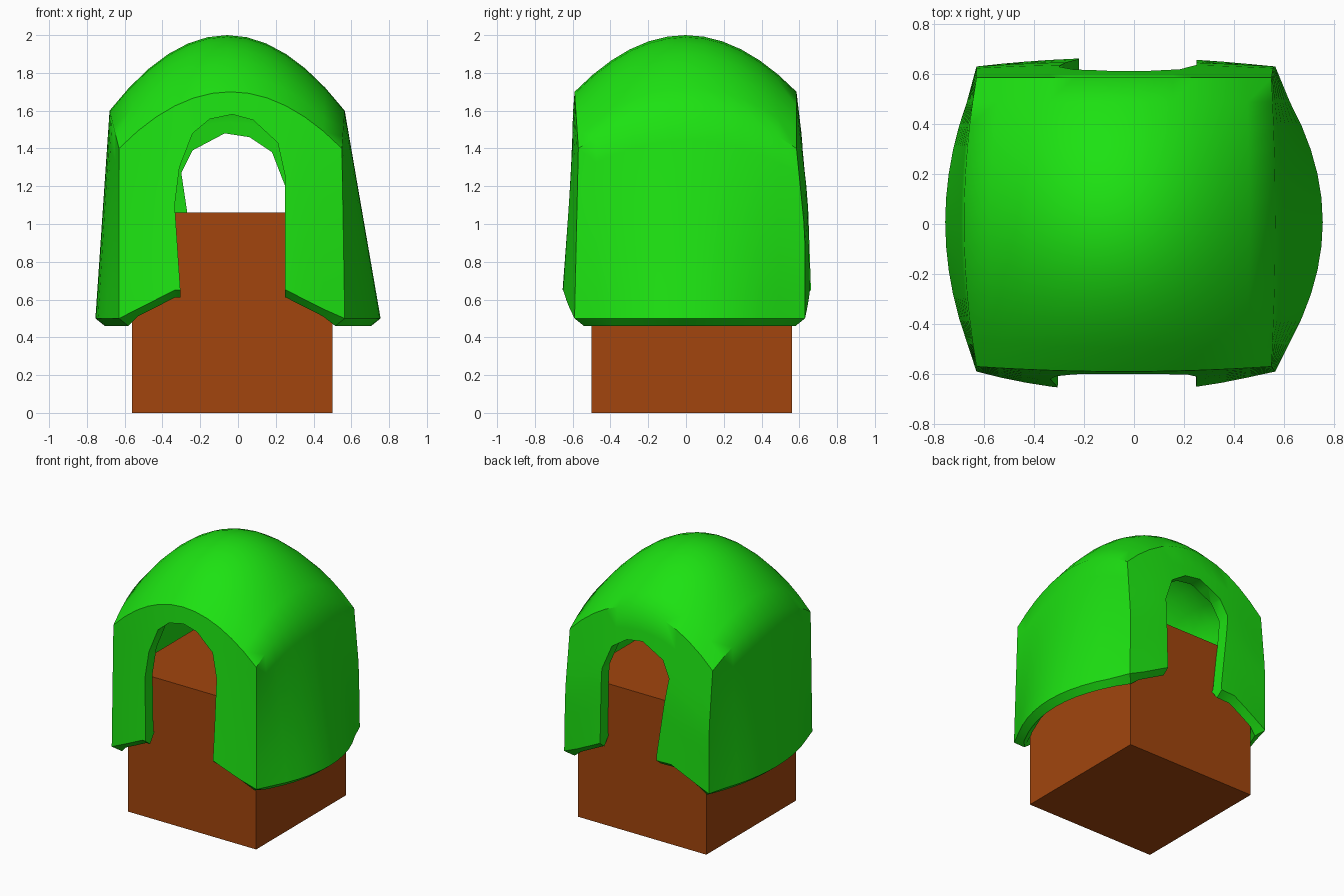
import bpy, bmesh, math

if "Cube" in bpy.data.objects:
    bpy.data.objects.remove(bpy.data.objects["Cube"])

N = 12      # grid cells per side of the dome
RINGS = 7   # wall rows below the dome


def material(name, color):
    m = bpy.data.materials.new(name)
    m.diffuse_color = color
    m.use_nodes = True
    m.node_tree.nodes["Principled BSDF"].inputs["Base Color"].default_value = m.diffuse_color
    return m


def make_object(name, bm, mat=None):
    bmesh.ops.recalc_face_normals(bm, faces=bm.faces)
    me = bpy.data.meshes.new(name)
    bm.to_mesh(me)
    bm.free()
    ob = bpy.data.objects.new(name, me)
    bpy.context.collection.objects.link(ob)
    if mat:
        me.materials.append(mat)
    return ob


def arc(t):
    return 1 - t * t


def dome_point(u, v):
    left, right = -0.63 - 0.05 * arc(v), 0.55 + 0.015 * arc(v)
    front, back = -0.57 - 0.02 * arc(u), 0.585
    x = left + (right - left) * (u + 1) / 2
    y = front + (back - front) * (v + 1) / 2
    z = 1.4 + 0.3 * arc(u) + 0.2 * arc(v) + 0.1 * arc(u) * arc(v)
    return x, y, z


def wall_point(u, v, t, curl=0.0):
    x, y, z = dome_point(u, v)
    if u == -1:
        x -= 0.075 * t * arc(v) - curl
    if u == 1:
        x += 0.175 * t * arc(v) + 0.015 * t - curl
    if v == -1:
        y -= 0.02 * t + 0.06 * t * arc(u) - curl
    if v == 1:
        y += 0.045 * min(1, 2 * t) + 0.035 * t * arc(u) - curl
    # lower hem rises toward the arches
    hem = 0.50 if abs(v) < 1 else 0.50 + min(0.15, 0.30 * (1 - abs(u)))
    return x, y, z + (hem - z) * t - curl * 0.8


# brown block
bm = bmesh.new()
bmesh.ops.create_cube(bm, size=1.06)
bmesh.ops.translate(bm, verts=bm.verts, vec=(-0.03, 0.03, 0.53))
make_object("block", bm, material("brown", (0.36, 0.06, 0.004, 1)))

# green hood: domed top grid with walls hanging from its rim
bm = bmesh.new()
par = [-1 + 2 * i / N for i in range(N + 1)]
grid = [[bm.verts.new(dome_point(u, v)) for v in par] for u in par]
for i in range(N):
    for j in range(N):
        bm.faces.new((grid[i][j], grid[i + 1][j], grid[i + 1][j + 1], grid[i][j + 1]))
rim = ([(i, 0) for i in range(N)] + [(N, j) for j in range(N)]
       + [(i, N) for i in range(N, 0, -1)] + [(0, j) for j in range(N, 0, -1)])
prev = [grid[i][j] for i, j in rim]
rows = [((k + 1) / RINGS, 0.0) for k in range(RINGS)] + [(1, 0.05)]
for t, curl in rows:
    ring = [bm.verts.new(wall_point(par[i], par[j], t, curl)) for i, j in rim]
    for k in range(len(rim)):
        n = (k + 1) % len(rim)
        bm.faces.new((prev[k], ring[k], ring[n], prev[n]))
    prev = ring
hood = make_object("hood", bm, material("green", (0.012, 0.76, 0.006, 1)))
s = hood.modifiers.new("thickness", 'SOLIDIFY')
s.thickness, s.offset, s.use_even_offset = 0.09, -1, True


# arched openings at front and back
def arch_cutter(name, profile, y0, y1):
    bm = bmesh.new()
    face = bm.faces.new([bm.verts.new((x, y0, z)) for x, z in profile])
    out = bmesh.ops.extrude_face_region(bm, geom=[face])
    moved = [g for g in out["geom"] if isinstance(g, bmesh.types.BMVert)]
    bmesh.ops.translate(bm, verts=moved, vec=(0, y1 - y0, 0))
    ob = make_object(name, bm)
    ob.hide_render = True
    b = hood.modifiers.new(name, 'BOOLEAN')
    b.operation, b.solver, b.object = 'DIFFERENCE', 'EXACT', ob
    return ob


front = [(-0.30, 0.2), (-0.305, 0.65), (-0.335, 1.1), (-0.31, 1.3), (-0.24, 1.48),
         (-0.15, 1.555), (-0.03, 1.58), (0.08, 1.55), (0.21, 1.43), (0.25, 1.25),
         (0.25, 0.9), (0.245, 0.2)]
back = [(-0.22, 0.2), (-0.22, 0.7), (-0.27, 1.07), (-0.30, 1.27), (-0.24, 1.39),
        (-0.07, 1.48), (0.06, 1.46), (0.18, 1.38), (0.25, 1.2), (0.25, 0.2)]
cutters = [arch_cutter("front_arch_cutter", front, -1, -0.35),
           arch_cutter("back_arch_cutter", back, 0.35, 1)]

bpy.context.view_layer.objects.active = hood
hood.select_set(True)
for m in list(hood.modifiers):
    bpy.ops.object.modifier_apply(modifier=m.name)
for c in cutters:
    bpy.data.objects.remove(c)
bpy.ops.object.shade_smooth_by_angle(angle=math.radians(42))
